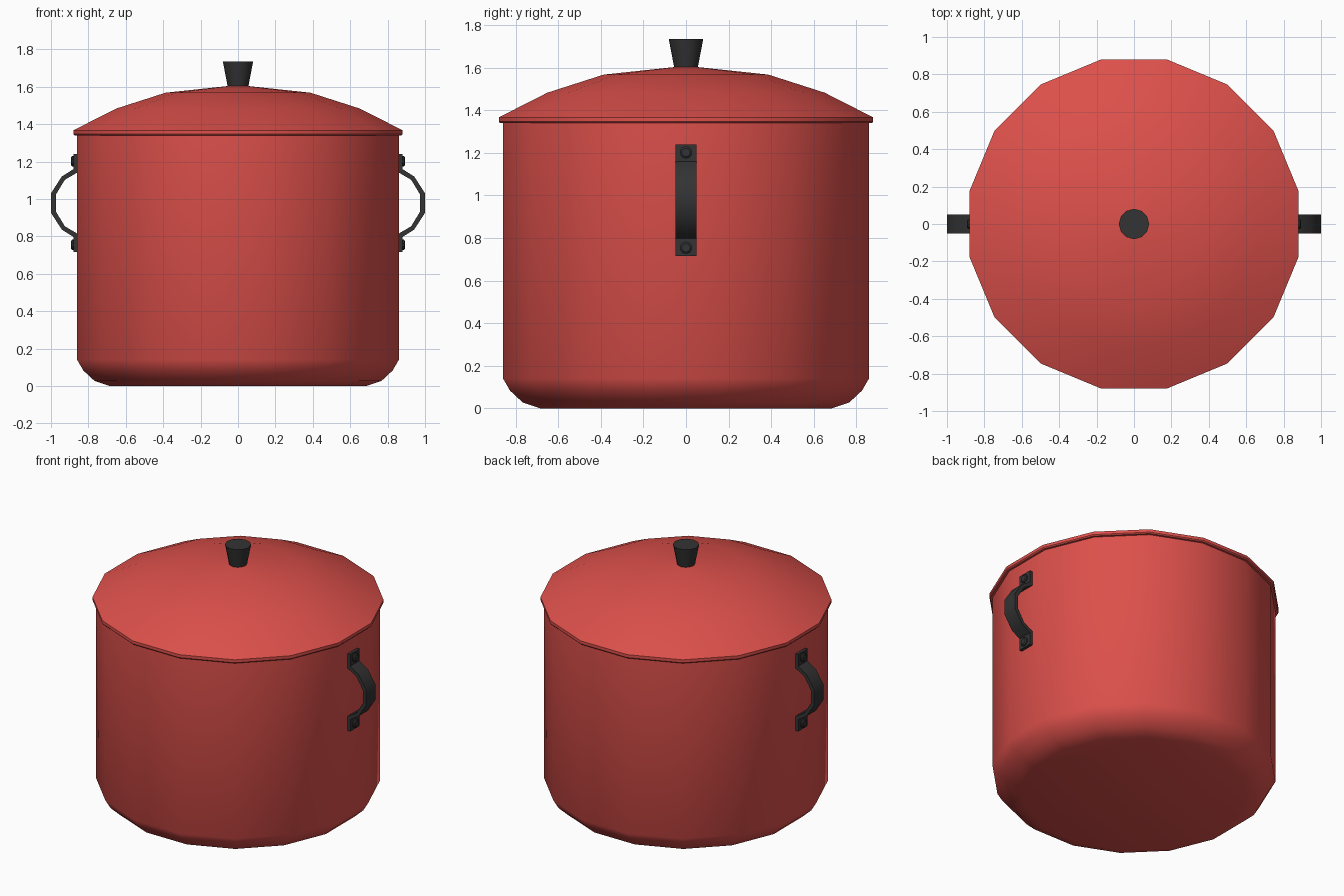
import bpy, bmesh, math
from mathutils import Matrix

if "Cube" in bpy.data.objects:
    bpy.data.objects.remove(bpy.data.objects["Cube"])


def material(name, rgb):
    m = bpy.data.materials.new(name)
    m.diffuse_color = (*rgb, 1)
    m.use_nodes = True
    m.node_tree.nodes["Principled BSDF"].inputs["Base Color"].default_value = m.diffuse_color
    return m


RED = material("red enamel", (0.72, 0.08, 0.07))
BLACK = material("black plastic", (0.033, 0.033, 0.034))


def finish(bm, name, mat, angle=35):
    bmesh.ops.remove_doubles(bm, verts=bm.verts, dist=1e-5)
    bmesh.ops.recalc_face_normals(bm, faces=bm.faces)
    me = bpy.data.meshes.new(name)
    bm.to_mesh(me)
    bm.free()
    me.materials.append(mat)
    ob = bpy.data.objects.new(name, me)
    bpy.context.collection.objects.link(ob)
    bpy.ops.object.select_all(action='DESELECT')
    ob.select_set(True)
    bpy.context.view_layer.objects.active = ob
    bpy.ops.object.shade_smooth_by_angle(angle=math.radians(angle))
    return ob


def lathe(name, profile, sides, mat, phase=0.0, matrix=None):
    """Revolve (radius, height) points about z and cap both ends."""
    bm = bmesh.new()
    rings = [[bm.verts.new((r * math.cos(phase + math.tau * i / sides),
                            r * math.sin(phase + math.tau * i / sides), z))
              for i in range(sides)] for r, z in profile]
    for a, b in zip(rings, rings[1:]):
        for i in range(sides):
            j = (i + 1) % sides
            bm.faces.new((a[i], a[j], b[j], b[i]))
    bm.faces.new(rings[0])
    bm.faces.new(rings[-1])
    if matrix:
        bm.transform(matrix)
    return finish(bm, name, mat)


# Pot body and lid: 16 sides, flats facing the axes (profile in flat distances)
SIDES = 16
HALF = math.pi / SIDES


def flat(points):
    return [(r / math.cos(HALF), z) for r, z in points]


lathe("pot_body", flat([(0.685, 0), (0.767, 0.027), (0.827, 0.083),
                        (0.86, 0.14), (0.86, 1.345)]), SIDES, RED, HALF)
lathe("lid", flat([(0.85, 1.34), (0.874, 1.34), (0.88, 1.347), (0.88, 1.367),
                   (0.652, 1.483), (0.387, 1.568), (0.04, 1.605)]),
      SIDES, RED, HALF)

# Lid knob
lathe("lid_knob", [(0.054, 1.595), (0.081, 1.735)], 12, BLACK)

# Side handles: bent strap with mounting tabs, plus rivets
MID = 0.978
half_out = [(0.88, 0.262), (0.88, 0.181), (0.94, 0.142), (1.0, 0.052)]
half_in = [(0.855, 0.262), (0.855, 0.166), (0.926, 0.124), (0.974, 0.045)]
half_out[2:] = [(0.942, 0.142), (1.0, 0.052)]


def full(half):
    return [(x, MID + d) for x, d in half] + \
           [(x, MID - d) for x, d in reversed(half)]


for side, label in ((1, "right"), (-1, "left")):
    bm = bmesh.new()
    rows = []
    for (xo, zo), (xi, zi) in zip(full(half_out), full(half_in)):
        rows.append([bm.verts.new((side * x, y, z)) for x, y, z in
                     ((xo, -0.05, zo), (xo, 0.05, zo),
                      (xi, 0.05, zi), (xi, -0.05, zi))])
    for a, b in zip(rows, rows[1:]):
        for i in range(4):
            j = (i + 1) % 4
            bm.faces.new((a[i], a[j], b[j], b[i]))
    bm.faces.new(rows[0])
    bm.faces.new(rows[-1])
    finish(bm, label + "_handle", BLACK, 50)
    for d, where in ((0.224, "upper"), (-0.224, "lower")):
        place = (Matrix.Translation((side * 0.875, 0, MID + d))
                 @ Matrix.Rotation(side * math.pi / 2, 4, 'Y'))
        lathe(f"{label}_{where}_rivet", [(0.028, 0), (0.028, 0.012), (0.02, 0.018)],
              10, BLACK, 0, place)
